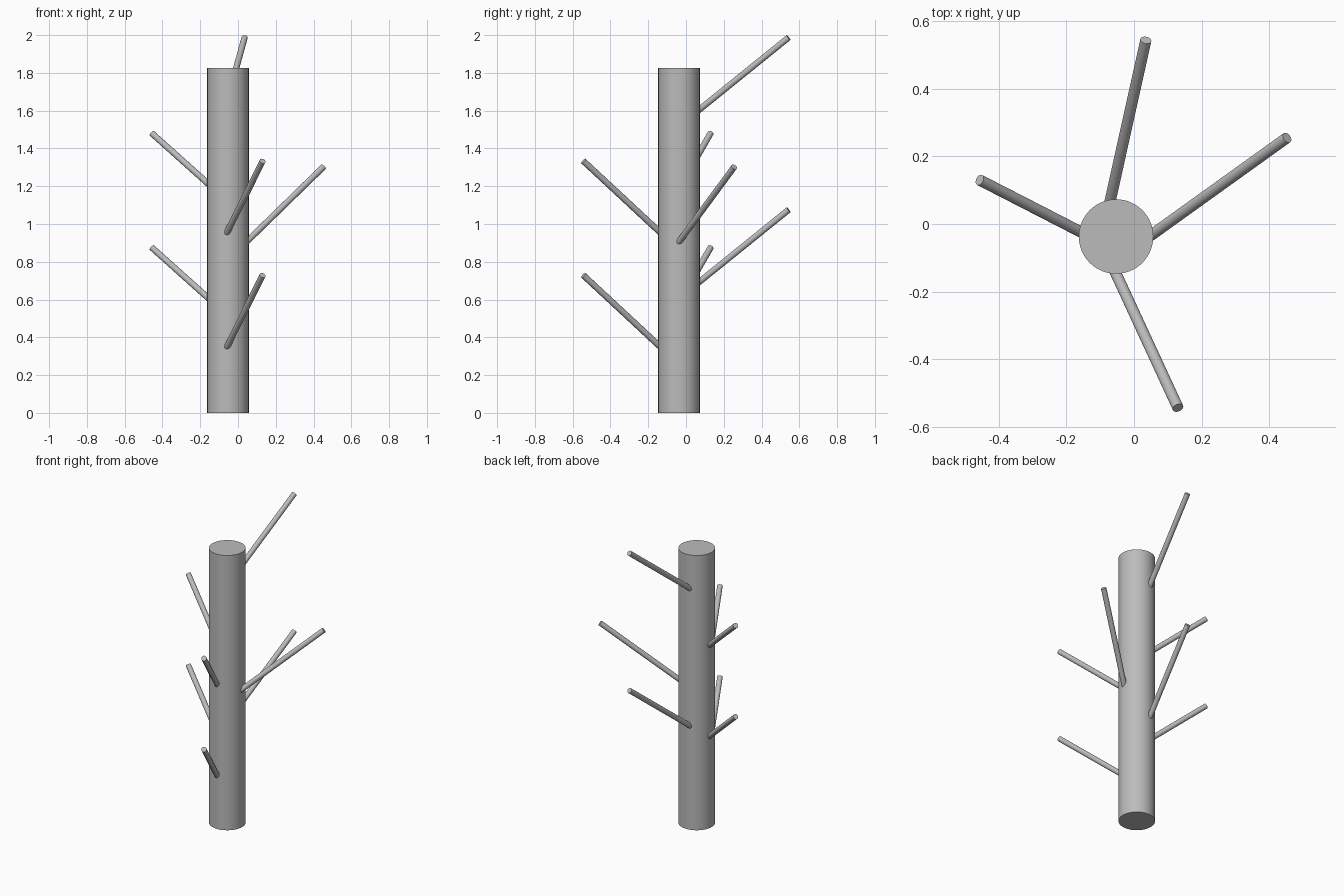
import bpy
from mathutils import Vector

cube = bpy.data.objects.get("Cube")
if cube:
    bpy.data.objects.remove(cube, do_unlink=True)

grey = bpy.data.materials.new("plain grey")
grey.use_nodes = True
colour = (0.5, 0.5, 0.5, 1)
grey.diffuse_color = colour
grey.node_tree.nodes["Principled BSDF"].inputs["Base Color"].default_value = colour


def rod(name, start, end, radius, sides):
    """Cylinder with square-cut ends running between two points."""
    start, end = Vector(start), Vector(end)
    axis = end - start
    bpy.ops.mesh.primitive_cylinder_add(vertices=sides, radius=radius,
                                        depth=axis.length, location=(start + end) / 2)
    obj = bpy.context.object
    obj.name = name
    obj.rotation_euler = axis.to_track_quat("Z", "Y").to_euler()
    obj.data.materials.append(grey)
    bpy.ops.object.shade_smooth_by_angle()
    return obj


# Trunk
rod("trunk", (-0.053, -0.037, 0), (-0.053, -0.037, 1.825), 0.11, 64)

# Branches: point on the bark, tip, and height steps for repeats
branches = {
    "right_branch": ((-0.16, -0.022, 1.215), (-0.456, 0.13, 1.48), (0, -0.605)),
    "front_branch": ((-0.053, -0.147, 0.965), (0.13, -0.543, 1.333), (0, -0.605)),
    "back_branch": ((-0.07, 0.07, 1.605), (0.035, 0.543, 1.987), (0, -0.912)),
    "left_branch": ((0.055, -0.03, 0.915), (0.452, 0.255, 1.302), (0,)),
}
for name, (bark, tip, steps) in branches.items():
    bark, tip = Vector(bark), Vector(tip)
    root = bark - (tip - bark).normalized() * 0.04  # sunk into the trunk
    for i, step in enumerate(steps):
        lift = Vector((0, 0, step))
        rod(f"{name}_{i + 1}", root + lift, tip + lift, 0.0165, 24)
